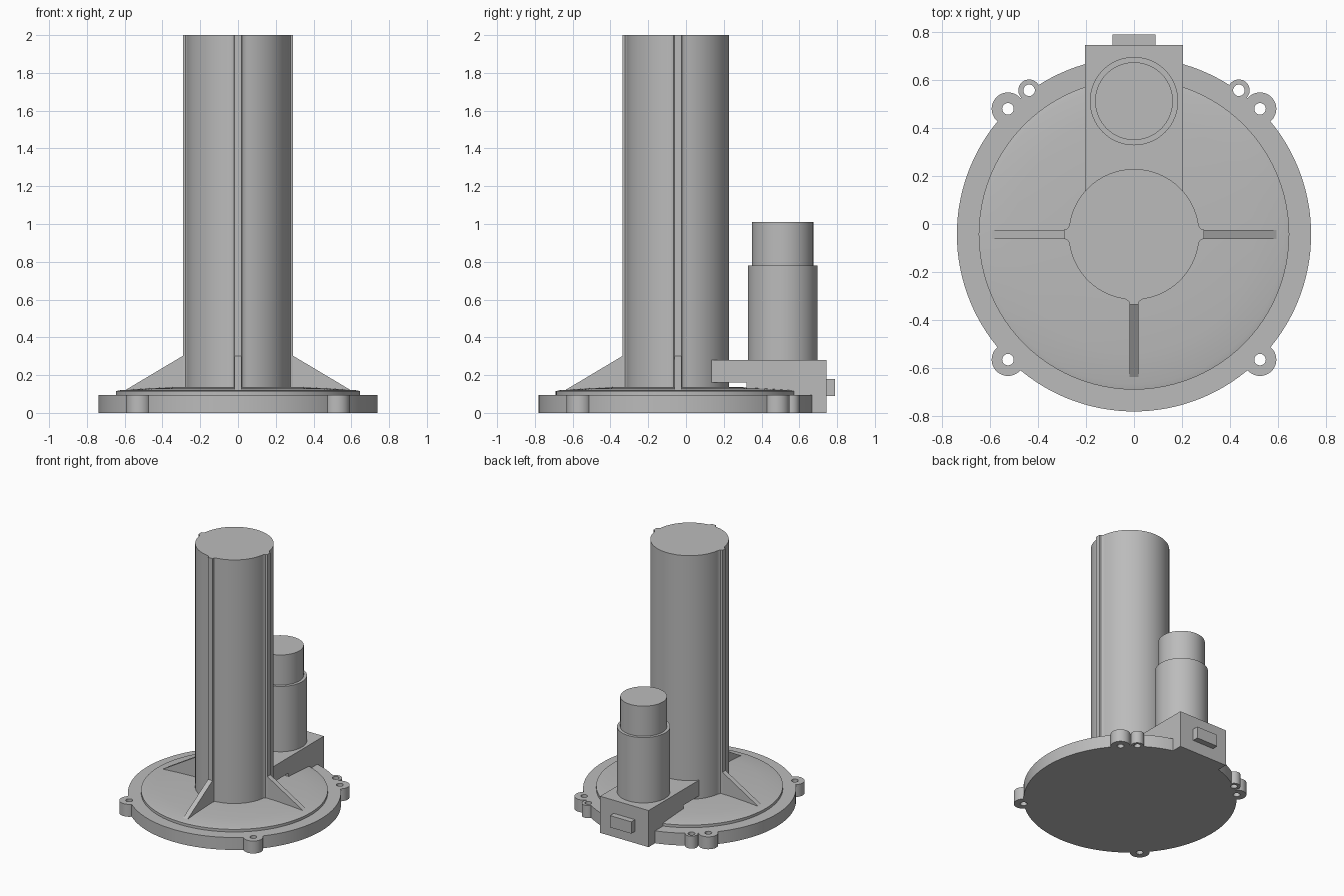
import bpy, bmesh, math
from mathutils import Vector, Matrix

old = bpy.data.objects.get("Cube")
if old:
    bpy.data.objects.remove(old, do_unlink=True)

CY = -0.043  # centre of the round base and column

grey = bpy.data.materials.new("plain grey")
grey.use_nodes = True
colour = (0.5, 0.5, 0.5, 1)
grey.diffuse_color = colour
grey.node_tree.nodes["Principled BSDF"].inputs["Base Color"].default_value = colour


def finish(name, bm, smooth=True):
    bmesh.ops.recalc_face_normals(bm, faces=bm.faces)
    mesh = bpy.data.meshes.new(name)
    bm.to_mesh(mesh)
    bm.free()
    mesh.materials.append(grey)
    ob = bpy.data.objects.new(name, mesh)
    bpy.context.collection.objects.link(ob)
    if smooth:
        shade(ob)
    return ob


def shade(ob):
    bpy.ops.object.select_all(action="DESELECT")
    ob.select_set(True)
    bpy.context.view_layer.objects.active = ob
    bpy.ops.object.shade_smooth_by_angle(angle=math.radians(30))


def prism(name, points, push, smooth=True):
    """Extrude a closed outline along a vector."""
    bm = bmesh.new()
    face = bm.faces.new([bm.verts.new(p) for p in points])
    made = bmesh.ops.extrude_face_region(bm, geom=[face])["geom"]
    verts = [v for v in made if isinstance(v, bmesh.types.BMVert)]
    bmesh.ops.translate(bm, verts=verts, vec=Vector(push))
    return finish(name, bm, smooth)


def lathe(name, profile, y, steps=96):
    """Spin (radius, height) points about a vertical axis at x = 0."""
    bm = bmesh.new()
    verts = [bm.verts.new((r, y, z)) for r, z in profile]
    edges = [bm.edges.new(pair) for pair in zip(verts, verts[1:])]
    bmesh.ops.spin(bm, geom=verts + edges, cent=(0, y, 0), axis=(0, 0, 1),
                   angle=math.tau, steps=steps, use_duplicate=False)
    bmesh.ops.remove_doubles(bm, verts=bm.verts, dist=1e-5)
    return finish(name, bm)


def cylinder(name, x, y, r, z0, z1, sides=48):
    bm = bmesh.new()
    bmesh.ops.create_cone(bm, cap_ends=True, segments=sides, radius1=r, radius2=r,
                          depth=z1 - z0, matrix=Matrix.Translation((x, y, (z0 + z1) / 2)))
    return finish(name, bm)


def boolean(target, tool, operation):
    mod = target.modifiers.new(operation, "BOOLEAN")
    mod.operation, mod.object, mod.solver = operation, tool, "EXACT"
    bpy.context.view_layer.objects.active = target
    bpy.ops.object.modifier_apply(modifier=mod.name)
    bpy.data.objects.remove(tool, do_unlink=True)


# Base plate with drilled mounting lugs
plate = cylinder("base_plate", 0, CY, 0.738, 0, 0.095, 128)
lugs = [(0.525, 0.48, 0.068), (0.437, 0.557, 0.045), (0.525, -0.565, 0.068)]
lugs += [(-x, y, r) for x, y, r in lugs]
for x, y, r in lugs:
    boolean(plate, cylinder("lug", x, y, r, 0, 0.095), "UNION")
for x, y, r in lugs:
    boolean(plate, cylinder("hole_cutter", x, y, 0.024, -0.1, 0.2, 32), "DIFFERENCE")
shade(plate)

# Raised rim and shallow domed cover
lathe("domed_cover", [(0, 0.09), (0.647, 0.09), (0.647, 0.115), (0.625, 0.12),
                      (0.5, 0.129), (0.38, 0.135), (0.25, 0.138), (0, 0.138)], CY)

# Column outline with three flared ribs
outline = []
ribs = [math.pi, math.pi * 1.5, math.tau]
rib = [(0.271, -0.034), (0.279, -0.022), (0.292, -0.019),
       (0.292, 0.019), (0.279, 0.022), (0.271, 0.034)]
for i in range(120):
    a = math.tau * (i + 0.5) / 120 + 0.2
    if all(abs(math.remainder(a - b, math.tau)) > 0.14 for b in ribs):
        outline.append((0.272 * math.cos(a), 0.272 * math.sin(a)))
for a in ribs:
    c, s = math.cos(a), math.sin(a)
    outline += [(r * c - t * s, r * s + t * c) for r, t in rib]
outline.sort(key=lambda p: math.atan2(p[1], p[0]))
prism("ribbed_column", [(x, y + CY, 0.1) for x, y in outline], (0, 0, 1.9))

# Triangular gusset fins at the foot of each rib
for side, a in zip(("right", "front", "left"), ribs):
    c, s = math.cos(a), math.sin(a)
    tri = [(0.26, 0.1), (0.6, 0.1), (0.594, 0.122), (0.292, 0.302), (0.26, 0.302)]
    w = 0.019
    pts = [(r * c + w * s, CY + r * s - w * c, z) for r, z in tri]
    prism(side + "_gusset", pts, (-2 * w * s, 2 * w * c, 0), False)

# Gearbox housing overhanging the cover, with a connector at the back
side_view = [(0.13, 0.28), (0.745, 0.28), (0.745, 0), (0.6, 0), (0.6, 0.05),
             (0.32, 0.05), (0.32, 0.16), (0.13, 0.16)]
prism("gearbox_housing", [(-0.205, y, z) for y, z in side_view], (0.41, 0, 0), False)
tab = [(-0.09, 0.09), (0.09, 0.09), (0.09, 0.18), (-0.09, 0.18)]
prism("rear_connector", [(x, 0.73, z) for x, z in tab], (0, 0.06, 0), False)

# Stepped motor
lathe("motor", [(0, 0.25), (0.184, 0.25), (0.184, 0.78), (0.162, 0.78),
                (0.162, 1.01), (0, 1.01)], 0.512, 72)
